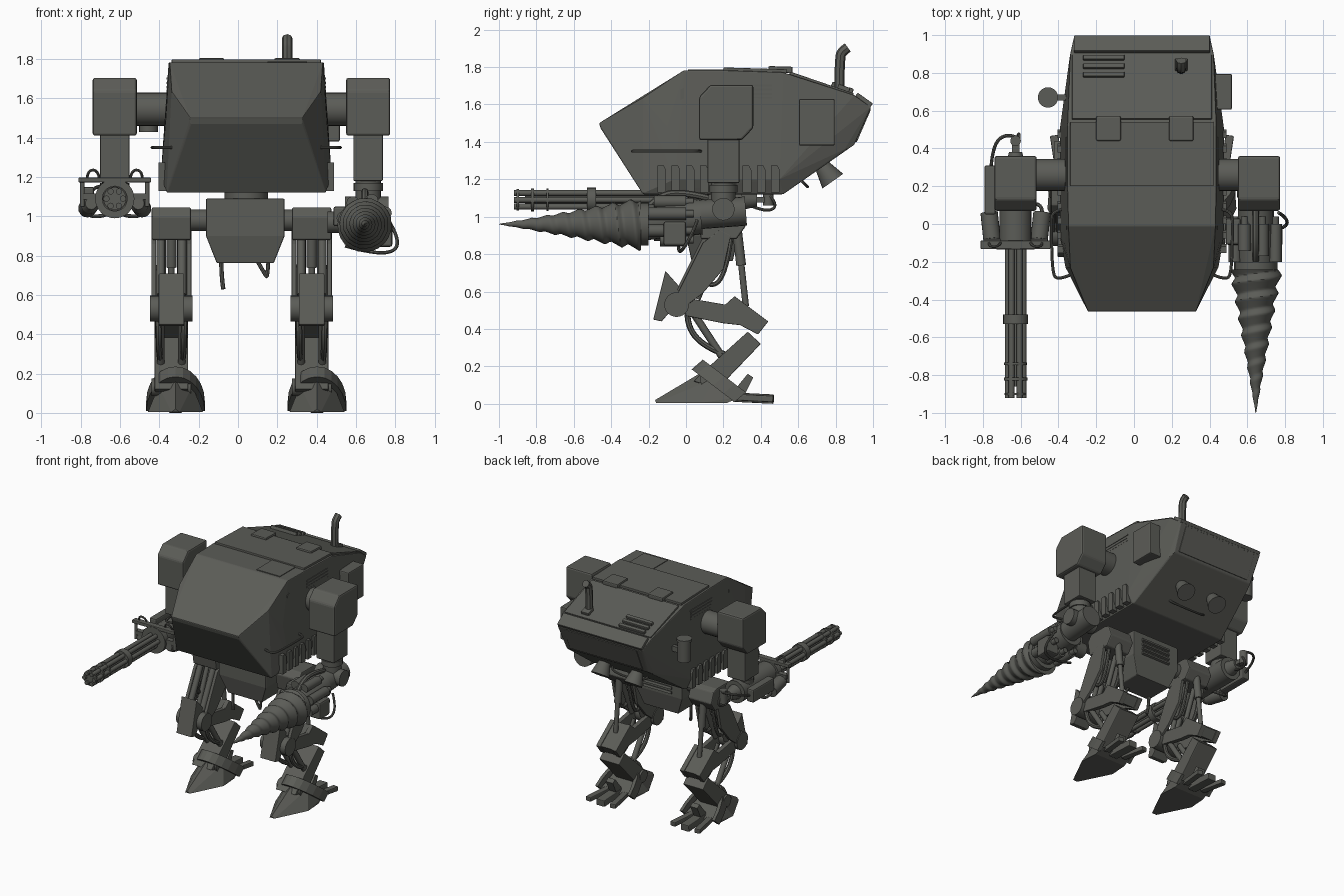
import bpy, bmesh, math
from mathutils import Vector, Matrix

if "Cube" in bpy.data.objects:
    bpy.data.objects.remove(bpy.data.objects["Cube"])

MAT = bpy.data.materials.new("dark olive grey")
MAT.diffuse_color = (0.105, 0.107, 0.095, 1)
MAT.use_nodes = True
MAT.node_tree.nodes["Principled BSDF"].inputs["Base Color"].default_value = MAT.diffuse_color
CX = 0.042                                    # centre line of hull and feet
LX = 0.018                                    # centre line of legs


def finish(name, bm, bevel=0, smooth=False):
    bmesh.ops.recalc_face_normals(bm, faces=bm.faces)
    me = bpy.data.meshes.new(name)
    bm.to_mesh(me)
    bm.free()
    me.materials.append(MAT)
    ob = bpy.data.objects.new(name, me)
    bpy.context.collection.objects.link(ob)
    if smooth:
        bpy.context.view_layer.objects.active = ob
        ob.select_set(True)
        bpy.ops.object.shade_smooth_by_angle(angle=math.radians(40))
        ob.select_set(False)
    if bevel:
        m = ob.modifiers.new("bevel", 'BEVEL')
        m.width, m.segments = bevel, 2
    return ob


def box(name, c, size, rx=0, bevel=0, rz=0):
    bm = bmesh.new()
    M = Matrix.Translation(c) @ Matrix.Rotation(rz, 4, 'Z') @ Matrix.Rotation(rx, 4, 'X') @ Matrix.Diagonal((*size, 1))
    bmesh.ops.create_cube(bm, size=1, matrix=M)
    return finish(name, bm, bevel)


def cyl(name, a, b, r, r2=None, seg=20):
    a, b = Vector(a), Vector(b)
    bm = bmesh.new()
    M = Matrix.Translation((a + b) / 2) @ (b - a).to_track_quat('Z', 'Y').to_matrix().to_4x4()
    bmesh.ops.create_cone(bm, cap_ends=True, segments=seg, radius1=r, radius2=r if r2 is None else r2,
                          depth=(b - a).length, matrix=M)
    return finish(name, bm, smooth=True)


def hull(name, pts, bevel=0):
    bm = bmesh.new()
    for p in pts:
        bm.verts.new(p)
    bmesh.ops.convex_hull(bm, input=bm.verts)
    bmesh.ops.dissolve_limit(bm, angle_limit=0.02, verts=bm.verts, edges=bm.edges)
    return finish(name, bm, bevel)


def prism(name, prof, x0, x1, bevel=0):
    """Extrude a (y, z) outline between two x positions."""
    bm = bmesh.new()
    f = bm.faces.new([bm.verts.new((x0, y, z)) for y, z in prof])
    g = bmesh.ops.extrude_face_region(bm, geom=[f])["geom"]
    bmesh.ops.translate(bm, vec=(x1 - x0, 0, 0), verts=[v for v in g if isinstance(v, bmesh.types.BMVert)])
    return finish(name, bm, bevel)


def tube(name, pts, r):
    cu = bpy.data.curves.new(name, 'CURVE')
    cu.dimensions, cu.bevel_depth, cu.bevel_resolution, cu.use_fill_caps = '3D', r, 2, True
    sp = cu.splines.new('NURBS')
    sp.points.add(len(pts) - 1)
    for q, p in zip(sp.points, pts):
        q.co = (*p, 1)
    sp.order_u, sp.use_endpoint_u, sp.resolution_u = min(3, len(pts)), True, 6
    tmp = bpy.data.objects.new(name, cu)
    me = bpy.data.meshes.new_from_object(tmp)
    bpy.data.objects.remove(tmp)
    bm = bmesh.new()
    bm.from_mesh(me)
    return finish(name, bm, smooth=True)


# --- Main hull: mirrored key points (half width, y, z) wrapped in a convex skin
KEY = [(.285, -.465, 1.50), (.285, -.455, 1.47), (.38, -.23, 1.635), (.39, -.01, 1.783), (.395, .2, 1.783),
       (.395, .52, 1.772), (.38, .90, 1.65),
       (.36, .99, 1.585), (.345, .90, 1.385), (.36, .85, 1.355), (.40, .52, 1.12), (.405, -.23, 1.12),
       (.435, -.06, 1.2), (.435, .5, 1.2), (.41, -.1, 1.48), (.41, .5, 1.5)]
hull("body_hull", [(CX + s * w, y, z) for w, y, z in KEY for s in (-1, 1)], .006)

# --- Roof plates, hatches, louvres and exhaust
box("roof_plate", (CX, .37, 1.783), (.76, .34, .02), -.03, .004)
box("roof_panel", (.25, .105, 1.784), (.2, .19, .008))
for x in (-.135, .25):
    box("roof_hatch", (x, .505, 1.786), (.13, .13, .035), -.03, .008)
SL = -.33                                     # slope of the rear deck
box("rear_deck_plate", (CX, .725, 1.709), (.74, .36, .018), SL, .004)
box("rear_panel", (CX, .945, 1.487), (.62, .012, .19), -.41, .003)
box("rear_lip", (CX, .95, 1.622), (.72, .1, .03), -.62, .005)
for i in range(3):
    box("deck_louvre", (-.16, .79 + i * .045, 1.702 - i * .0155), (.22, .026, .035), SL, .006)
box("exhaust_base", (.25, .84, 1.675), (.065, .065, .05), SL, .005)
tube("exhaust_pipe", [(.25, .82, 1.65), (.25, .82, 1.76), (.25, .825, 1.85), (.25, .83, 1.88), (.25, .865, 1.905)], .027)

# --- Underside: neck, nozzles and rail
cyl("waist_ring", (CX, .12, 1.07), (CX, .12, 1.13), .11, seg=24)
for s in (-1, 1):
    x = CX + s * .14
    cyl("nozzle_neck", (x, .69, 1.32), (x, .745, 1.25), .035)
    cyl("nozzle_bell", (x, .725, 1.275), (x, .785, 1.19), .04, .068)
tube("belly_rail", [(CX - .15, .62, 1.19), (CX - .15, .65, 1.16), (CX + .15, .65, 1.16), (CX + .15, .62, 1.19)], .008)

# --- Hull sides: ribs, vents, handles
for s in (-1, 1):
    for i in range(9):
        y = -.13 + i * .076
        prism("side_rib", [(y - .023, 1.13), (y + .023, 1.13), (y + .023, 1.25), (y + .01, 1.275), (y - .023, 1.275)],
              CX + s * .39, CX + s * .447)
    for i in range(4):
        box("side_vent", (CX + s * .395, .33, 1.635 + i * .022), (.02, .26, .011), 0)
    X = CX + s * .43
    tube("side_handle", [(X - s * .05, -.27, 1.35), (X + s * .02, -.30, 1.35), (X + s * .045, -.25, 1.35),
                         (X + s * .05, .0, 1.35), (X + s * .045, .07, 1.35), (X - s * .02, .08, 1.35)], .008)
    prism("side_slot", [(-.03, 1.62), (-.01, 1.62), (-.01, 1.69), (-.03, 1.68)], CX + s * .37, CX + s * .402)
box("side_locker", (.468, .70, 1.505), (.10, .19, .25), 0, .008)
cyl("canister", (-.455, .67, 1.43), (-.455, .67, 1.58), .048)
cyl("canister_cap", (-.455, .67, 1.58), (-.455, .67, 1.6), .054)
box("canister_bracket", (-.38, .67, 1.5), (.12, .03, .04))

# --- Shoulders and upper arms
SHOULDER = [(.07, 1.41), (.30, 1.41), (.36, 1.475), (.36, 1.705), (.13, 1.705), (.07, 1.64)]
for s, x in ((-1, -.627), (1, .662)):
    prism("shoulder_pod", SHOULDER, x - .112, x + .112, .012)
    cyl("shoulder_axle", (x - s * .1, .26, 1.545), (CX + s * .33, .26, 1.545), .085, seg=24)
    box("upper_arm", (x, .2, 1.30), (.15, .17, .24), 0, .006)
    cyl("wrist", (x, .2, 1.05), (x, .2, 1.2), .065)
    cyl("wrist_ring", (x, .2, 1.13), (x, .2, 1.17), .075)

# --- Rotary gun on the left arm
GX, GZ = -.627, 1.09
for i in range(6):
    a = i * math.pi / 3
    dx, dz = .042 * math.cos(a), .042 * math.sin(a)
    cyl("gun_barrel", (GX + dx, -.92, GZ + dz), (GX + dx, -.1, GZ + dz), .016, seg=10)
cyl("gun_spindle", (GX, -.86, GZ), (GX, -.1, GZ), .02, seg=10)
for y, w, r in ((-.90, .012, .058), (-.82, .015, .062), (-.74, .012, .06), (-.505, .05, .066)):
    cyl("barrel_ring", (GX, y - w / 2, GZ), (GX, y + w / 2, GZ), r)
cyl("gun_disc", (GX, -.135, GZ), (GX, -.09, GZ), .1, seg=24)
cyl("gun_body", (GX, -.1, GZ), (GX, .3, GZ), .085)
cyl("gun_tail", (GX, .28, GZ), (GX, .38, GZ), .06, .035)
cyl("tail_canister", (GX, .44, GZ - .03), (GX, .44, GZ + .07), .028)
box("tail_link", (GX, .41, GZ), (.04, .1, .03))
box("gun_frame_top", (GX, -.11, 1.185), (.37, .045, .025), 0, .005)
box("gun_frame_mid", (GX, -.1, 1.10), (.34, .04, .03))
tube("tail_hose", [(GX, .46, 1.15), (GX - .05, .48, 1.16), (GX - .12, .42, 1.14), (GX - .13, .3, 1.1)], .009)
tube("under_hose", [(GX, .3, 1.08), (GX, .42, 1.02), (GX + .02, .5, 1.06), (GX + .02, .44, 1.12)], .008)
for s in (-1, 1):
    x = GX + s * .14
    cyl("gun_drum", (x - s * .015, -.08, 1.06), (x, .06, 1.04), .046)
    cyl("gun_drum_nose", (x - s * .02, -.12, 1.065), (x - s * .015, -.08, 1.06), .03, .046)
    cyl("frame_post", (x + s * .025, -.11, 1.05), (x + s * .025, -.11, 1.19), .012, seg=10)
    tube("drum_hose", [(x, .06, 1.03), (x, .11, 1.0), (GX + s * .05, .1, 1.0), (GX, .05, 1.03)], .01)
    tube("frame_loop", [(x - s * .06, -.1, 1.2), (x - s * .05, -.12, 1.24), (x, -.12, 1.23), (x, -.1, 1.19)], .007)
box("ammo_feed", (GX - .135, .18, 1.1), (.06, .26, .1), 0, .01)

# --- Drill on the right arm: helical cone surface
DX, DZ = .645, .96
bm = bmesh.new()
NT, NY, LEN = 24, 100, .76
rows = []
for j in range(NY + 1):
    t = j / NY
    row = []
    for i in range(NT):
        ph = (9 * t ** .9 + i / NT) % 1.0
        saw = ph / .65 if ph < .65 else (1 - ph) / .35
        r = (.141 * t + .0015) * (.82 + .2 * saw)
        a = 2 * math.pi * i / NT
        row.append(bm.verts.new((DX + r * math.cos(a), -1 + LEN * t, DZ + r * math.sin(a))))
    rows.append(row)
for A, B in zip(rows, rows[1:]):
    for i in range(NT):
        bm.faces.new((A[i], A[(i + 1) % NT], B[(i + 1) % NT], B[i]))
bm.faces.new(rows[-1])
bm.faces.new(rows[0])
finish("drill_bit", bm, smooth=True)

# --- Drill drive: motor, ring of pistons, elbow
cyl("drill_chuck", (DX, -.26, DZ), (DX, -.2, DZ), .115)
cyl("drill_motor", (DX, -.21, .97), (DX, .08, 1.0), .095)
cyl("drill_elbow", (DX + .01, .05, 1.01), (DX + .01, .32, 1.03), .078)
cyl("elbow_axle", (DX - .1, .2, 1.04), (DX + .12, .2, 1.04), .06)
for i in range(7):
    a = i * 2 * math.pi / 7 + .35
    x, z = DX + .11 * math.cos(a), .98 + .105 * math.sin(a)
    cyl("drive_piston", (x, -.2 + .03 * (i % 3), z), (x, .0, z), .034, seg=12)
    cyl("piston_cap", (x, -.01, z), (x, .04, z), .02, seg=10)
box("drive_block", (DX + .09, -.06, .91), (.1, .12, .13), 0, .012)
box("drive_block_inner", (DX - .12, -.04, 1.0), (.08, .14, .1), 0, .012)
cyl("drive_gear", (DX - .19, -.02, .97), (DX - .1, -.02, .97), .055)
tube("drill_hose_low", [(DX + .12, .06, .98), (DX + .17, .03, .9), (DX + .16, -.02, .82), (DX + .04, -.04, .81), (DX - .1, -.04, .85)], .009)
tube("drill_hose_top", [(DX, .12, 1.1), (DX, .0, 1.13), (DX, -.14, 1.12), (DX, -.2, 1.05)], .018)

# --- Pelvis
hull("pelvis", [(CX - .005 + s * w, y, z) for s in (-1, 1) for w, y, z in
                ((.2, .0, 1.09), (.2, .28, 1.09), (.2, .0, .9), (.2, .28, .9), (.145, .03, .762), (.145, .25, .762))], .006)
for i in range(4):
    box("pelvis_louvre", (CX, .283, .93 + i * .035), (.24, .02, .018), .3)
tube("pelvis_hook_left", [(-.085, .06, .78), (-.085, .06, .7), (-.075, .05, .63)], .011)
tube("pelvis_hook_right", [(.1, .06, .77), (.14, .06, .7), (.15, .06, .69), (.155, .06, .78)], .01)

# --- Legs (mirrored)
for s in (-1, 1):
    lx = LX + s * .357
    cyl("hip_axle", (CX + s * .15, .17, .98), (lx, .17, .98), .055)
    prism("hip_block", [(.08, .88), (.27, .88), (.32, .95), (.29, 1.03), (.25, 1.045), (.1, 1.045), (.06, 1.0)], lx - .1, lx + .1, .008)
    for o in (-.09, .09):                     # both sides of one leg
        prism("thigh_plate", [(.18, .93), (.24, .9), (.2, .72), (.09, .59), (-.03, .5), (-.06, .56), (.0, .68), (.09, .86)],
              lx + o - .012, lx + o + .012, .004)
        cyl("thigh_piston", (lx + o * .6, .12, .9), (lx + o * .6, -.03, .6), .022, seg=12)
        cyl("thigh_rod", (lx + o * .5, .2, .9), (lx + o * .5, .06, .56), .018, seg=10)
        tube("knee_hose", [(lx + o * .7, .1, .75), (lx + o * .8, .02, .6), (lx + o * .7, .0, .42), (lx + o * .7, .1, .3), (lx + o * .6, .22, .26)], .016)
        tube("hip_hose", [(lx + o * .6, .24, .88), (lx + o * .7, .21, .66), (lx + o * .6, .1, .62), (lx + o * .6, .06, .72)], .013)
        cyl("calf_rod", (lx + o * .6, .03, .5), (lx + o * .6, .2, .24), .02, seg=10)
        prism("mid_leg_beam", [(-.02, .57), (.21, .53), (.26, .575), (.44, .44), (.385, .37), (.29, .42), (.2, .43), (.0, .47)],
              lx + o * .75 - .018, lx + o * .75 + .018, .004)
        box("heel_claw", (CX + s * .36 + o, .37, .03), (.045, .2, .035), -.05, .006, rz=-.15 if o > 0 else .15)
    prism("knee_guard", [(-.11, .71), (-.175, .45), (-.13, .44), (-.01, .58), (-.03, .62)], lx - .065, lx + .065, .004)
    cyl("knee_joint", (lx - .108, -.05, .53), (lx + .108, -.05, .53), .066, seg=24)
    cyl("rear_piston", (lx, .27, .95), (lx, .295, .74), .026)
    cyl("rear_piston_rod", (lx, .295, .75), (lx, .32, .52), .017)
    prism("mid_leg_cap", [(.26, .57), (.43, .44), (.385, .38), (.21, .49)], lx - .06, lx + .06)
    prism("shin", [(.33, .385), (.4, .32), (.17, .08), (.04, .12), (.08, .16)], lx - .085, lx + .085, .005)
    cyl("ankle_axle", (lx - .1, .12, .13), (lx + .1, .12, .13), .045)
    # foot: tilted arch strap over a faceted toe
    fx = CX + s * .36
    bot, top, n = Vector((fx, .29, .035)), Vector((fx, .06, .21)), Vector((0, .03, .026))
    arch = lambda a, k: bot + (top - bot) * math.sin(a) * k + Vector((.149 * math.cos(a) * k, 0, 0))
    bm = bmesh.new()
    ring = []
    for i in range(13):
        a = math.pi * i / 12
        ring.append([bm.verts.new(arch(a, k) + n * d) for k, d in ((1, -1), (1, 1), (.84, 1), (.84, -1))])
    for A, B in zip(ring, ring[1:]):
        for i in range(4):
            bm.faces.new((A[i], A[(i + 1) % 4], B[(i + 1) % 4], B[i]))
    bm.faces.new(ring[0])
    bm.faces.new(ring[-1])
    finish("foot_strap", bm)
    toe = [arch(math.pi * i / 4, .82) for i in range(5)]
    toe += [Vector((fx + u, y, z)) for u, y, z in ((0, -.165, .02), (-.02, -.16, .005), (.02, -.16, .005), (-.14, .08, .005), (.14, .08, .005),
                                                   (-.13, .22, .005), (.13, .22, .005))]
    hull("toe", toe)
    box("heel_spur", (fx, .36, .03), (.07, .22, .05), -.05, .006)
    prism("heel_fin", [(.24, .05), (.31, .04), (.36, .14), (.33, .16)], fx - .03, fx + .03)
